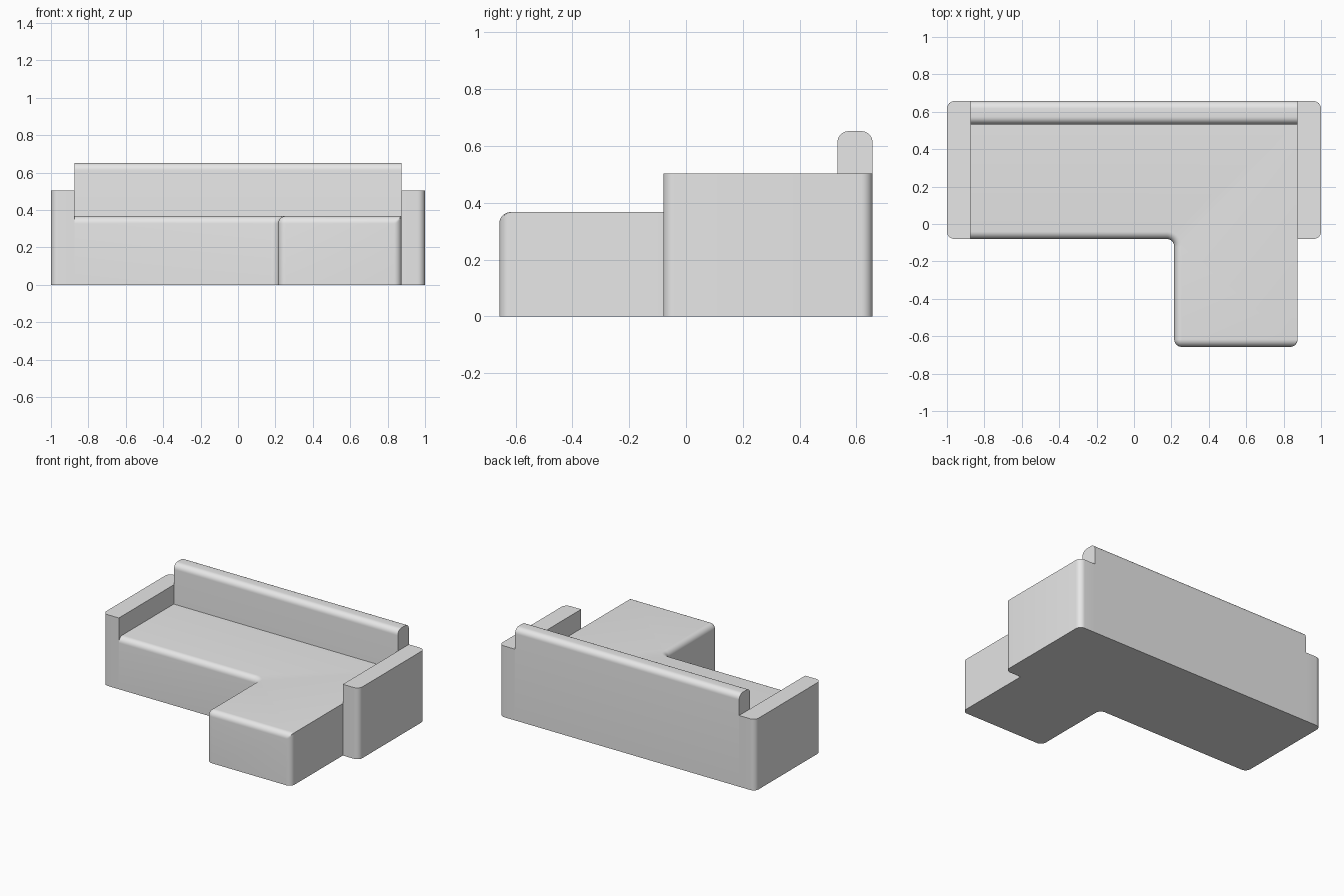
import bpy
import bmesh
from math import sin, cos, radians

cube = bpy.data.objects.get("Cube")
if cube:
    bpy.data.objects.remove(cube, do_unlink=True)

# Main dimensions
W = 0.875          # inner half width between the arms
BACK = 0.657       # rear plane
BACK_FRONT = 0.533 # front face of the backrest
FRONT = -0.08      # front of the main seat and arms
CHAISE_X = 0.215   # inner side of the chaise
CHAISE_Y = -0.657  # front of the chaise
SEAT_H, ARM_H, BACK_H = 0.367, 0.503, 0.652
R = 0.04           # edge rounding
STEPS = 8

fabric = bpy.data.materials.new("grey fabric")
fabric.use_nodes = True
fabric.diffuse_color = (0.8, 0.8, 0.8, 1)
fabric.node_tree.nodes["Principled BSDF"].inputs["Base Color"].default_value = (0.8, 0.8, 0.8, 1)


def arc(cx, cy, r, start, end):
    angles = [radians(start + (end - start) * i / STEPS) for i in range(STEPS + 1)]
    return [(cx + r * cos(a), cy + r * sin(a)) for a in angles]


def loft(name, rings):
    """Join rings of equal point count into a closed solid."""
    bm = bmesh.new()
    loops = [[bm.verts.new(p) for p in ring] for ring in rings]
    n = len(loops[0])
    for low, high in zip(loops, loops[1:]):
        for i in range(n):
            j = (i + 1) % n
            bm.faces.new((low[i], low[j], high[j], high[i]))
    bm.faces.new(loops[0][::-1])
    bm.faces.new(loops[-1])
    bmesh.ops.remove_doubles(bm, verts=bm.verts, dist=1e-5)
    bmesh.ops.recalc_face_normals(bm, faces=bm.faces)
    mesh = bpy.data.meshes.new(name)
    bm.to_mesh(mesh)
    bm.free()
    mesh.materials.append(fabric)
    obj = bpy.data.objects.new(name, mesh)
    bpy.context.collection.objects.link(obj)
    bpy.ops.object.select_all(action='DESELECT')
    obj.select_set(True)
    bpy.context.view_layer.objects.active = obj
    bpy.ops.object.shade_smooth_by_angle(angle=radians(30))
    return obj


def seat_outline(d):
    """L-shaped plan with its front and inner chaise edges inset by d."""
    pts = [(-W, BACK_FRONT), (-W, FRONT + d)]
    pts += arc(CHAISE_X - R, FRONT - R, R + d, 90, 0)
    pts += arc(CHAISE_X + R, CHAISE_Y + R, R - d, 180, 270)
    pts += [(x, max(y, CHAISE_Y + d)) for x, y in arc(W - R, CHAISE_Y + R, R, 270, 360)]
    return pts + [(W, BACK_FRONT)]


# Seat with chaise, rounded along the exposed front edges
levels = [(0, 0)]
for i in range(STEPS + 1):
    a = radians(90 * i / STEPS)
    levels.append((R * (1 - cos(a)), SEAT_H - R + R * sin(a)))
loft("seat_with_chaise", [[(x, y, z) for x, y in seat_outline(d)] for d, z in levels])

# Arms with rounded outer corners
arm = [(W, BACK), (W, FRONT)]
arm += arc(1 - R, FRONT + R, R, -90, 0) + arc(1 - R, BACK - R, R, 0, 90)
for name, side in (("left_arm", 1), ("right_arm", -1)):
    loft(name, [[(side * x, y, z) for x, y in arm] for z in (0, ARM_H)])

# Backrest with rounded top edges
profile = [(BACK_FRONT, 0), (BACK, 0)]
profile += arc(BACK - R, BACK_H - R, R, 0, 90)
profile += arc(BACK_FRONT + R, BACK_H - R, R, 90, 180)
loft("backrest", [[(x, y, z) for y, z in profile] for x in (-W, W)])
